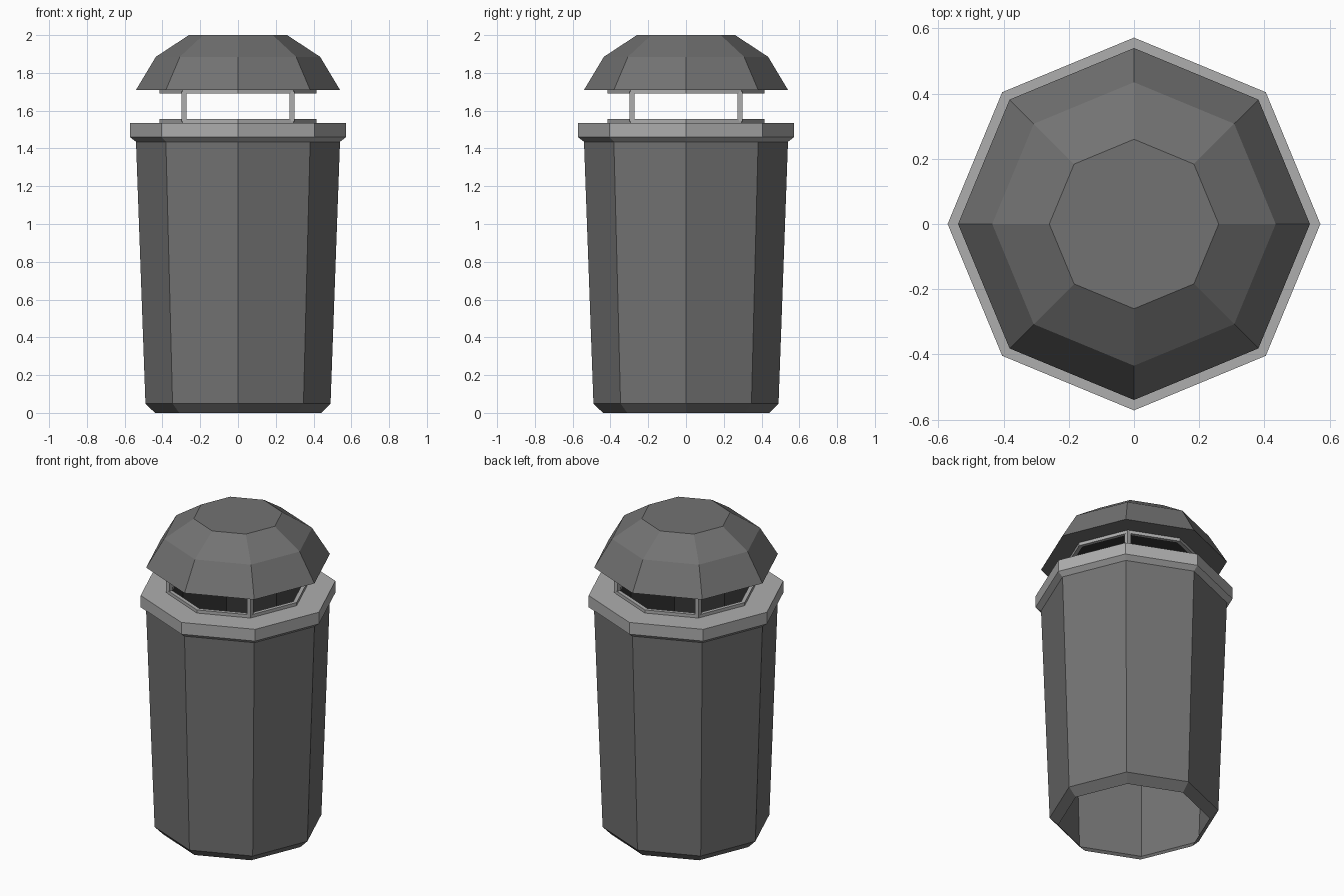
import bpy, bmesh, math

if "Cube" in bpy.data.objects:
    bpy.data.objects.remove(bpy.data.objects["Cube"])


def material(name, v):
    m = bpy.data.materials.new(name)
    m.diffuse_color = (v, v, v, 1)
    m.use_nodes = True
    m.node_tree.nodes["Principled BSDF"].inputs["Base Color"].default_value = m.diffuse_color
    return m


BODY = material("dark grey", 0.17)
TRIM = material("light grey", 0.42)
LINER = material("near black", 0.035)


def finish(name, bm, mat):
    me = bpy.data.meshes.new(name)
    bm.to_mesh(me)
    bm.free()
    me.materials.append(mat)
    ob = bpy.data.objects.new(name, me)
    bpy.context.collection.objects.link(ob)
    return ob


def lathe(name, profile, mat, closed=False, cap_start=False, cap_end=False):
    """Eight-sided turned shape, corners on the axes; profile is (radius, z)."""
    bm = bmesh.new()
    rings = [[bm.verts.new((r * math.cos(k * math.pi / 4),
                            r * math.sin(k * math.pi / 4), z)) for k in range(8)]
             for r, z in profile]
    pairs = list(zip(rings, rings[1:]))
    if closed:
        pairs.append((rings[-1], rings[0]))
    for a, b in pairs:
        for k in range(8):
            n = (k + 1) % 8
            bm.faces.new((a[k], a[n], b[n], b[k]))
    if cap_start:
        bm.faces.new(rings[0][::-1])
    if cap_end:
        bm.faces.new(rings[-1])
    return finish(name, bm, mat)


# Tapered body shell, open underneath
lathe("body", [(0.44, 0), (0.49, 0.05), (0.54, 1.435)], BODY)

# Rim collar
lathe("rim", [(0.54, 1.435), (0.572, 1.46), (0.572, 1.535), (0.39, 1.535),
              (0.39, 1.435)], TRIM, closed=True)

# Opening frame: lower and upper rings
for name, z in (("lower_frame_ring", 1.535), ("upper_frame_ring", 1.69)):
    lathe(name, [(0.39, z), (0.415, z), (0.415, z + 0.02), (0.39, z + 0.02)],
          TRIM, closed=True)

# Four posts on the diagonals
for i, (sx, sy) in enumerate(((1, 1), (-1, 1), (-1, -1), (1, -1))):
    bm = bmesh.new()
    bmesh.ops.create_cube(bm, size=1)
    bmesh.ops.scale(bm, vec=(0.026, 0.026, 0.16), verts=bm.verts)
    bmesh.ops.translate(bm, vec=(sx * 0.286, sy * 0.286, 1.622), verts=bm.verts)
    finish(f"post_{i + 1}", bm, TRIM)

# Dark liner inside the bin, facing inwards
lathe("liner", [(0.388, 1.545), (0.388, 0.55)], LINER, cap_end=True)

# Faceted domed lid with flat underside
lathe("lid", [(0.39, 1.71), (0.54, 1.71), (0.435, 1.885), (0.26, 2.0)],
      BODY, cap_end=True)
lathe("lid_ceiling", [(0.392, 1.708), (0.392, 1.709)], LINER,
      cap_start=True, cap_end=True)
